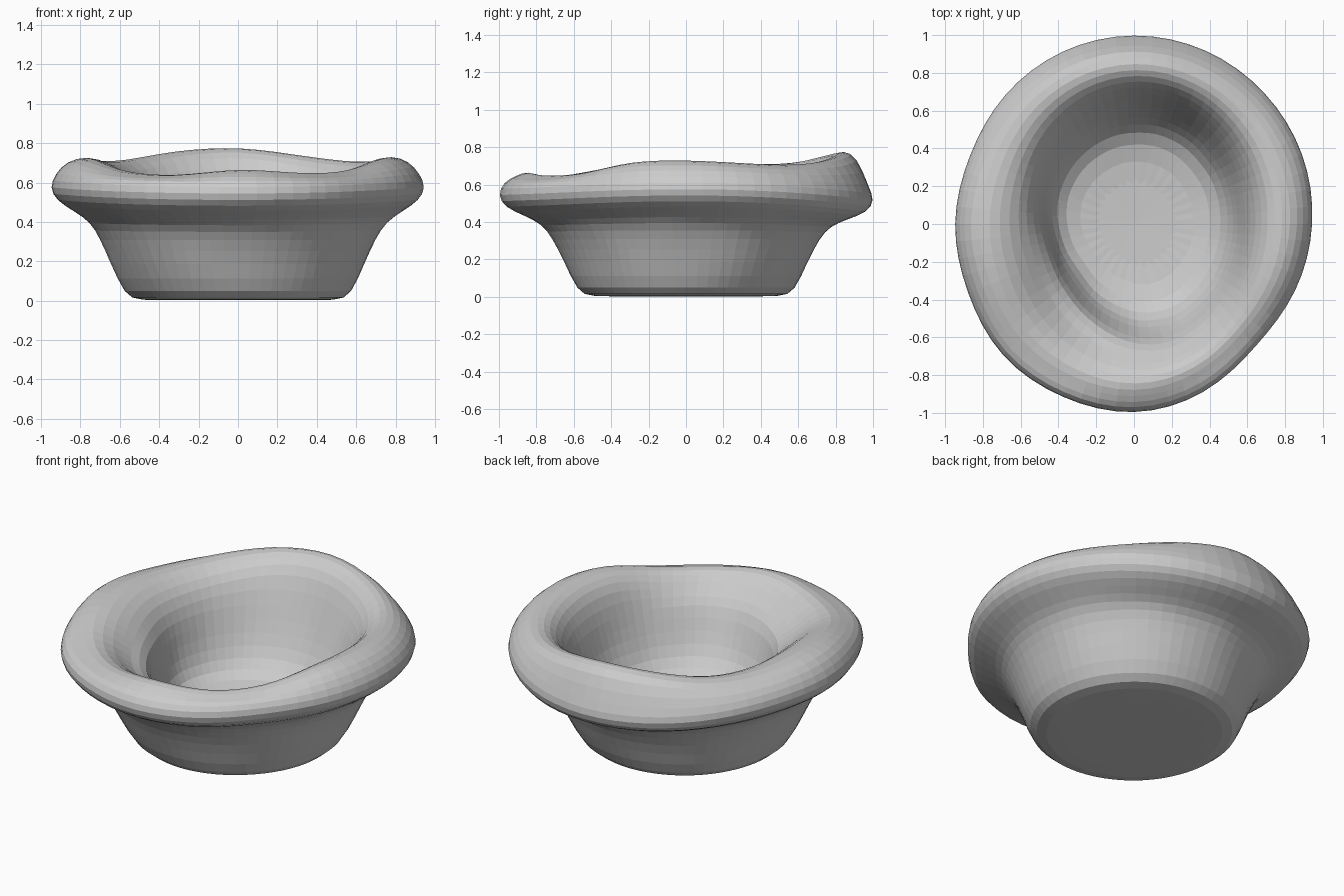
import bpy, bmesh, math, random

if "Cube" in bpy.data.objects:
    bpy.data.objects.remove(bpy.data.objects["Cube"])
random.seed(4)
SEG = 32

def around(keys, a):
    """Smooth periodic interpolation of evenly spaced keys (starting at +x, counter-clockwise)."""
    n = len(keys)
    t = a / (2 * math.pi) * n
    i = int(math.floor(t))
    f = t - i
    p0, p1, p2, p3 = (keys[(i + k) % n] for k in (-1, 0, 1, 2))
    return p1 + 0.5 * f * (p2 - p0 + f * (2*p0 - 5*p1 + 4*p2 - p3 + f * (3*(p1 - p2) + p3 - p0)))

# Uneven outline and crest height of the rim, 16 directions
OUTLINE = [.945, .965, .98, .995, 1, .99, .967, .94, .95, .95, .985, .99, 1, .965, .91, .925]
CREST = [.735, .72, .71, .74, .782, .765, .72, .715, .735, .72, .665, .645, .675, .652, .665, .725]

# Profiles: radius, height, how far the ring follows the uneven outline
OUTSIDE = [(.30, .01, 0), (.51, .005, .2), (.58, .03, .2), (.655, .20, .2), (.71, .32, .3),
           (.76, .405, .4), (.85, .46, .7), (.945, .515, 1), (.98, .58, 1), (.95, .65, 1)]
# Rim and cavity: heights of the rim are measured down from the crest
RIM = [(.89, -.02), (.81, .008), (.735, -.015), (.67, -.08)]
CAVITY = [(.61, .51), (.565, .37), (.51, .24), (.43, .15), (.22, .12)]

def ring(bm, r, z, follow=.4, oval=0, skew=0, dip=0, wobble=0, ramp=0, on_crest=False):
    """One closed loop; oval widens it front to back and shifts it towards +x,
    skew widens one diagonal, ramp pulls the front-left inwards to a gentle slope."""
    loop = []
    for s in range(SEG):
        a = 2 * math.pi * s / SEG
        c, n = math.cos(a), math.sin(a)
        q = r * (1 + follow * (around(OUTLINE, a) / .965 - 1)) * (1 - oval * math.cos(2 * a))
        w = max(0, math.cos(a - math.radians(222))) ** 3
        q *= (1 + skew * math.sin(2 * a)) * (1 - ramp * w)
        q += random.uniform(-wobble, wobble)
        h = z - dip * n * n * (1 + .3 * n)
        if on_crest:
            h += around(CREST, a) - .7 * ramp * w
        loop.append(bm.verts.new((q * c + oval * .4, q * n, h)))
    return loop

bm = bmesh.new()
loops = [ring(bm, r, z, f, dip=.045 * f if z > .4 else 0, skew=.025 if .1 < z < .5 else 0,
              wobble=.006 if .1 < z < .5 else 0) for r, z, f in OUTSIDE]
loops += [ring(bm, r, z, .9 - .15 * i, oval=.025 * i, ramp=.04 * max(0, i - 1), on_crest=True)
          for i, (r, z) in enumerate(RIM)]
loops += [ring(bm, r, z, .2, oval=.08 - .015 * i, ramp=.14, wobble=.006)
          for i, (r, z) in enumerate(CAVITY)]

# Skin the rings, then close the underside and the bowl floor
for lo, hi in zip(loops, loops[1:]):
    for s in range(SEG):
        t = (s + 1) % SEG
        bm.faces.new((lo[s], lo[t], hi[t], hi[s]))
bm.faces.new(loops[0][::-1])
bm.faces.new(loops[-1])
bmesh.ops.recalc_face_normals(bm, faces=bm.faces)

# Stand on z = 0
low = min(v.co.z for v in bm.verts)
for v in bm.verts:
    v.co.z -= low

mesh = bpy.data.meshes.new("bowl")
bm.to_mesh(mesh)
bm.free()
bowl = bpy.data.objects.new("bowl", mesh)
bpy.context.collection.objects.link(bowl)

# Round the moulded surface, keeping small flat facets
rounding = bowl.modifiers.new("rounding", 'SUBSURF')
rounding.levels = rounding.render_levels = 1
